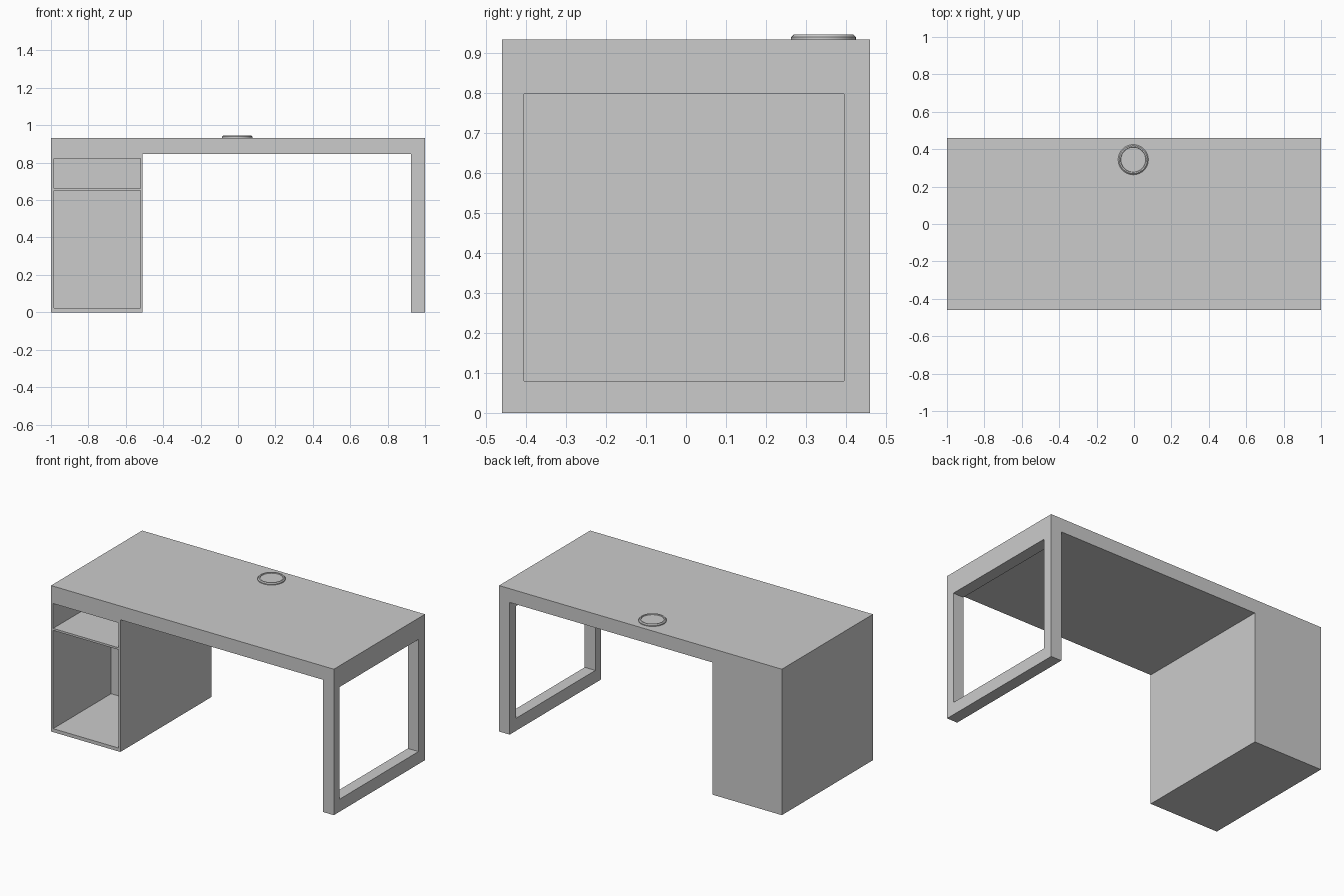
import bpy
import bmesh
from mathutils import Matrix, Vector

if "Cube" in bpy.data.objects:
    bpy.data.objects.remove(bpy.data.objects["Cube"], do_unlink=True)

grey = bpy.data.materials.new("plain grey")
grey.use_nodes = True
GREY = (0.6, 0.6, 0.6, 1)
grey.diffuse_color = GREY
grey.node_tree.nodes["Principled BSDF"].inputs["Base Color"].default_value = GREY

HALF_DEPTH = 0.46
TOP = 0.933


def add_object(name, bm):
    bmesh.ops.recalc_face_normals(bm, faces=bm.faces)
    mesh = bpy.data.meshes.new(name)
    bm.to_mesh(mesh)
    bm.free()
    mesh.materials.append(grey)
    obj = bpy.data.objects.new(name, mesh)
    bpy.context.collection.objects.link(obj)
    return obj


def box(name, low, high):
    low, high = Vector(low), Vector(high)
    bm = bmesh.new()
    place = Matrix.Translation((low + high) / 2) @ Matrix.Diagonal((*(high - low), 1))
    bmesh.ops.create_cube(bm, size=1, matrix=place)
    return add_object(name, bm)


def extrude_front(name, outline):
    bm = bmesh.new()
    face = bm.faces.new([bm.verts.new((x, -HALF_DEPTH, z)) for x, z in outline])
    result = bmesh.ops.extrude_face_region(bm, geom=[face])
    moved = [v for v in result["geom"] if isinstance(v, bmesh.types.BMVert)]
    bmesh.ops.translate(bm, verts=moved, vec=(0, 2 * HALF_DEPTH, 0))
    return add_object(name, bm)


def cut(target, low, high):
    cutter = box("cutter", low, high)
    cutter.hide_render = True
    mod = target.modifiers.new("cut", "BOOLEAN")
    mod.operation = "DIFFERENCE"
    mod.solver = "EXACT"
    mod.object = cutter
    bpy.context.view_layer.objects.active = target
    bpy.ops.object.modifier_apply(modifier=mod.name)
    bpy.data.objects.remove(cutter, do_unlink=True)


# Desktop, cabinet and leg as one continuous shell
desk = extrude_front("desk_body", [
    (-1, 0), (-0.51, 0), (-0.51, 0.845), (0.925, 0.845),
    (0.925, 0), (1, 0), (1, TOP), (-1, TOP)])

# Open drawer bay and cupboard bay in the cabinet front
for bottom, top in ((0.663, 0.822), (0.022, 0.65)):
    cut(desk, (-0.985, -0.6, bottom), (-0.522, 0.125, top))

# Window through the leg, reaching slightly above the desktop underside level
cut(desk, (0.925 - 0.02, -0.405, 0.08), (1.1, 0.395, 0.797)) 

# Round cable cover: bevelled rim around a sunken cap
bm = bmesh.new()
profile = [(0, TOP - 0.003), (0.081, TOP - 0.003), (0.081, 0.939), (0.075, 0.945),
           (0.068, 0.945), (0.066, 0.940), (0, 0.940)]
verts = [bm.verts.new((r, 0, z)) for r, z in profile]
edges = [bm.edges.new(pair) for pair in zip(verts, verts[1:])]
bmesh.ops.spin(bm, geom=verts + edges, cent=(0, 0, 0), axis=(0, 0, 1),
               angle=6.283185, steps=32)
bmesh.ops.remove_doubles(bm, verts=bm.verts, dist=0.0005)
cover = add_object("cable_cover", bm)
cover.location = (-0.004, 0.344, 0)
bpy.context.view_layer.objects.active = cover
cover.select_set(True)
bpy.ops.object.shade_smooth_by_angle()
